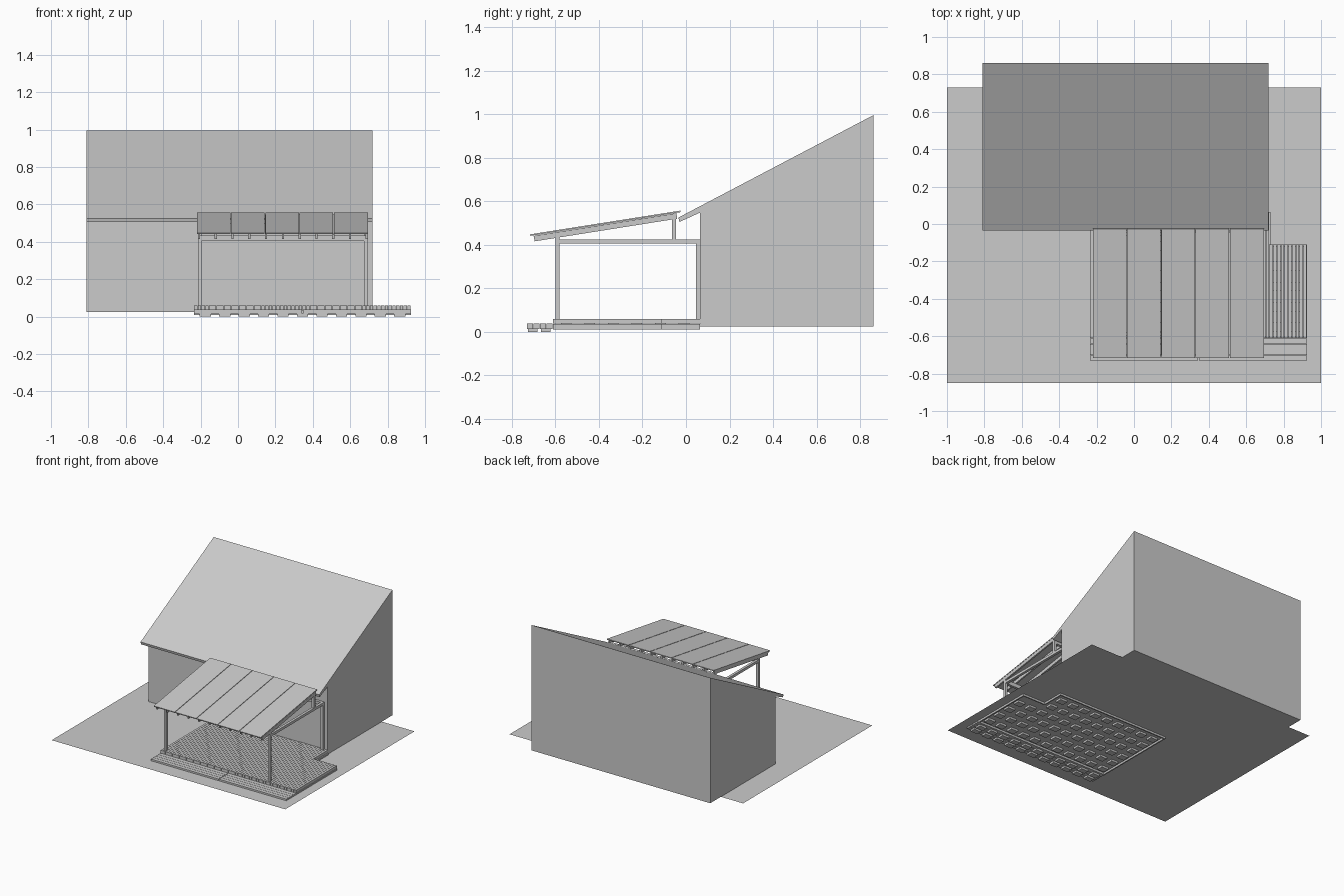
import bpy
import bmesh

cube = bpy.data.objects.get("Cube")
if cube:
    bpy.data.objects.remove(cube, do_unlink=True)

grey = bpy.data.materials.new("light_grey")
grey.use_nodes = True
COLOR = (0.6, 0.6, 0.6, 1)
grey.diffuse_color = COLOR
grey.node_tree.nodes["Principled BSDF"].inputs["Base Color"].default_value = COLOR


def prism(bm, profile, x0, x1):
    """Extrude a (y, z) outline from x0 to x1."""
    a = [bm.verts.new((x0, y, z)) for y, z in profile]
    b = [bm.verts.new((x1, y, z)) for y, z in profile]
    n = len(profile)
    bm.faces.new(a)
    bm.faces.new(b[::-1])
    for i in range(n):
        j = (i + 1) % n
        bm.faces.new((a[j], a[i], b[i], b[j]))


def box(bm, x0, x1, y0, y1, z0, z1):
    prism(bm, [(y0, z0), (y1, z0), (y1, z1), (y0, z1)], x0, x1)


def finish(bm, name):
    bmesh.ops.recalc_face_normals(bm, faces=bm.faces)
    mesh = bpy.data.meshes.new(name)
    bm.to_mesh(mesh)
    bm.free()
    mesh.materials.append(grey)
    obj = bpy.data.objects.new(name, mesh)
    bpy.context.collection.objects.link(obj)
    return obj


def boxes(name, items):
    bm = bmesh.new()
    for item in items:
        box(bm, *item)
    return finish(bm, name)


# Ground sheet
bm = bmesh.new()
bm.faces.new([bm.verts.new((x, y, 0.025))
              for x, y in ((-1, -0.85), (1, -0.85), (1, 0.73), (-1, 0.73))])
finish(bm, "ground_sheet")

# House with a single pitch and overhanging eave
bm = bmesh.new()
prism(bm, [(0.065, 0.025), (0.86, 0.025), (0.86, 0.995), (-0.035, 0.525),
           (-0.03, 0.505), (0.065, 0.548)], -0.81, 0.72)
finish(bm, "house")
boxes("door_panel", [(-0.055, 0.47, 0.061, 0.066, 0.06, 0.405)])

# Deck outline
LEFT, RIGHT, NOTCH_X = -0.235, 0.925, 0.73
FRONT, BACK, NOTCH_Y = -0.61, 0.065, -0.11
STEP = -0.73

# Deck boards run front to back, shorter beside the house corner
count = 58
pitch = (RIGHT - LEFT) / count
boards = []
for i in range(count):
    x = LEFT + i * pitch
    end = BACK if x + pitch < NOTCH_X + 0.01 else NOTCH_Y
    boards.append((x, x + pitch - 0.002, FRONT, end, 0.038, 0.06))
boxes("deck_boards", boards)

# Skirt boards under the deck edge
t = 0.01
boxes("deck_skirt", [
    (LEFT, LEFT + t, FRONT, BACK, 0.01, 0.036),
    (RIGHT - t, RIGHT, FRONT, NOTCH_Y, 0.01, 0.036),
    (NOTCH_X - t, NOTCH_X, NOTCH_Y, BACK, 0.01, 0.036),
    (LEFT, RIGHT, FRONT, FRONT + t, 0.01, 0.036),
    (NOTCH_X, RIGHT, NOTCH_Y - t, NOTCH_Y, 0.01, 0.036),
    (LEFT, NOTCH_X, BACK - t, BACK, 0.01, 0.036)])

# Front step: four boards deep, jointed in the middle
mid = (LEFT + RIGHT) / 2
step = []
for row in range(4):
    y = STEP + row * 0.03
    for x0, x1 in ((LEFT, mid - 0.002), (mid + 0.002, RIGHT)):
        step.append((x0, x1, y, y + 0.028, 0.014, 0.038))
boxes("front_step", step)

# Support pads beneath step and deck
step_pads, deck_pads = [], []
for i in range(11):
    x = LEFT + 0.03 + i * 0.104
    for y in (-0.725, -0.665):
        step_pads.append((x, x + 0.06, y, y + 0.042, 0, 0.016))
    for row in range(6):
        y = FRONT + 0.035 + row * 0.108
        if x + 0.06 < NOTCH_X or y + 0.05 < NOTCH_Y:
            deck_pads.append((x, x + 0.06, y, y + 0.05, 0.01, 0.038))
boxes("step_pads", step_pads)
boxes("deck_pads", deck_pads)

# Porch frame, the same on both sides
XL, XR, W = -0.215, 0.695, 0.02
for side, x in (("right", XL), ("left", XR - W)):
    boxes(side + "_front_post", [(x, x + W, -0.6, -0.58, 0.06, 0.435)])
    boxes(side + "_wall_post", [(x, x + W, 0.045, 0.065, 0.06, 0.405)])
    boxes(side + "_side_beam", [(x, x + W, -0.58, 0.065, 0.405, 0.425)])
    boxes(side + "_ridge_post", [(x, x + W, -0.065, -0.045, 0.425, 0.515)])
boxes("front_beam", [(XL, XR, -0.6, -0.58, 0.405, 0.435)])
boxes("ridge_beam", [(XL, XR, -0.065, -0.045, 0.495, 0.52)])
boxes("wall_beam", [(XL, XR, 0.045, 0.065, 0.405, 0.425)])

# Sloped rafters
bm = bmesh.new()
for i in range(11):
    x = XL + i * (XR - XL - 0.012) / 10
    prism(bm, [(-0.695, 0.416), (-0.04, 0.52), (-0.044, 0.545), (-0.7, 0.441)], x, x + 0.012)
finish(bm, "rafters")

# Porch roof in five panels
bm = bmesh.new()
width = (XR + 0.22) / 5
for i in range(5):
    x = -0.22 + i * width
    prism(bm, [(-0.715, 0.441), (-0.025, 0.55), (-0.026, 0.557), (-0.716, 0.448)],
          x, x + width - (0.004 if i < 4 else 0))
finish(bm, "porch_roof_panels")
